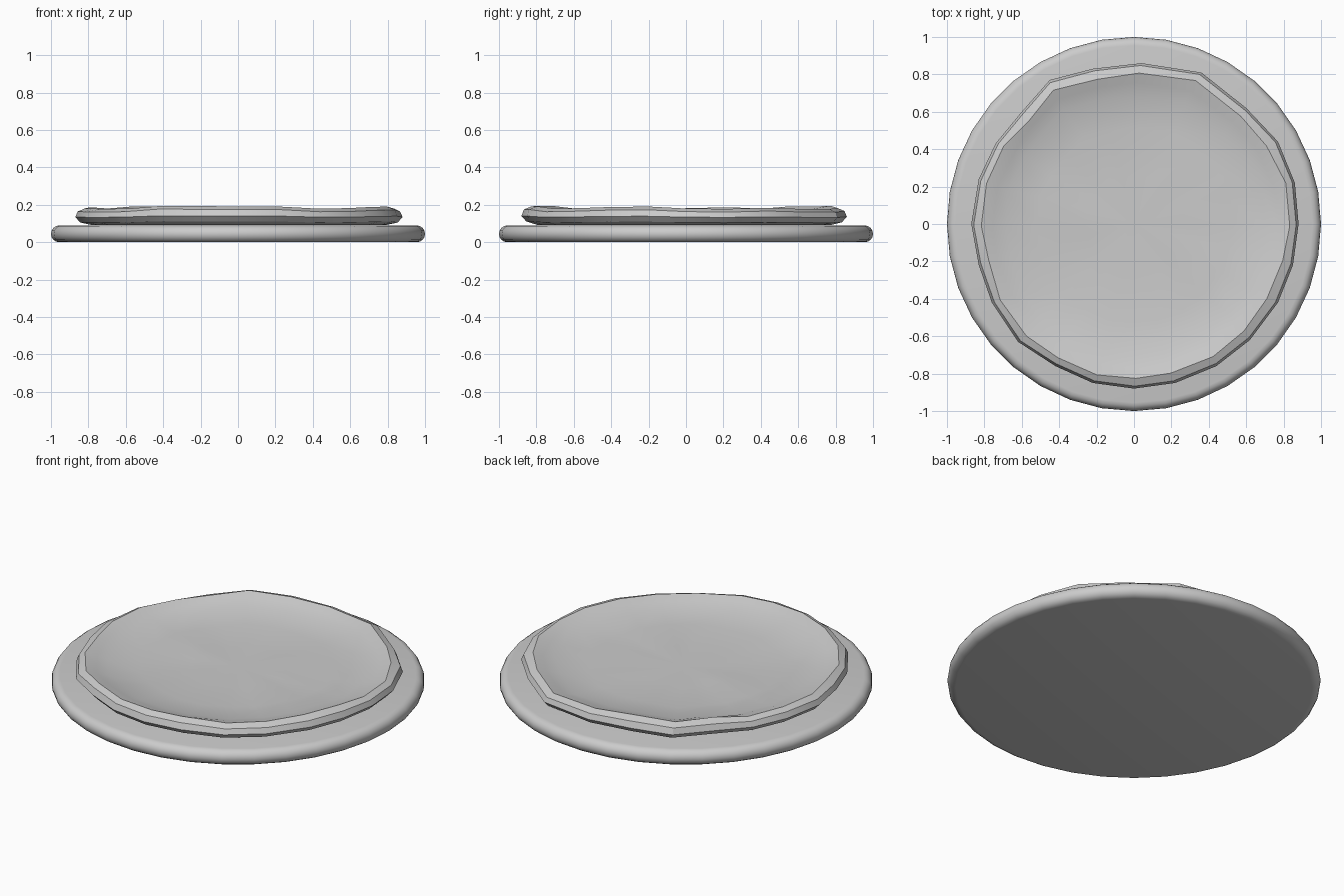
import bpy, bmesh, math, random
from mathutils import Vector

random.seed(4)
cube = bpy.data.objects.get("Cube")
if cube:
    bpy.data.objects.remove(cube, do_unlink=True)

grey = bpy.data.materials.new("plain_grey")
grey.use_nodes = True
colour = (0.6, 0.6, 0.6, 1)
grey.diffuse_color = colour
grey.node_tree.nodes["Principled BSDF"].inputs["Base Color"].default_value = colour


def lathe(name, profile, sides, place, smooth_angle):
    """Spin a closed profile; place(ring, side, r, z) gives each point."""
    bm = bmesh.new()
    rings = []
    for k, (r, z) in enumerate(profile):
        if r == 0:
            rings.append([bm.verts.new((0, 0, z))] * sides)
        else:
            rings.append([bm.verts.new(place(k, i, r, z)) for i in range(sides)])
    for low, high in zip(rings, rings[1:]):
        for i in range(sides):
            j = (i + 1) % sides
            corners = list(dict.fromkeys((low[i], low[j], high[j], high[i])))
            bm.faces.new(corners)
    bmesh.ops.recalc_face_normals(bm, faces=bm.faces)
    mesh = bpy.data.meshes.new(name)
    bm.to_mesh(mesh)
    bm.free()
    mesh.materials.append(grey)
    obj = bpy.data.objects.new(name, mesh)
    bpy.context.collection.objects.link(obj)
    bpy.ops.object.select_all(action="DESELECT")
    obj.select_set(True)
    bpy.context.view_layer.objects.active = obj
    bpy.ops.object.shade_smooth_by_angle(angle=math.radians(smooth_angle))
    return obj


# Base: round slab with a half-round edge
SIDES = 36


def base_point(k, i, r, z):
    a = math.tau * i / SIDES
    return Vector((r * math.cos(a), r * math.sin(a), z))


half = 0.045
edge = [(1 - half + half * math.cos(t), half + half * math.sin(t))
        for t in (math.pi * (s / 8 - 0.5) for s in range(9))]
lathe("base_slab", [(0, 0)] + edge + [(0, 2 * half)], SIDES, base_point, 40)

# Dish: uneven hand-shaped rim following a rough outline
outline = [(.88, 0), (.86, .22), (.77, .44), (.6, .62), (.36, .81), (.04, .86),
           (-.22, .83), (-.45, .77), (-.6, .6), (-.74, .43), (-.83, .24),
           (-.87, 0), (-.83, -.22), (-.76, -.42), (-.62, -.63), (-.42, -.76),
           (-.22, -.85), (0, -.88), (.22, -.85), (.44, -.76), (.62, -.62),
           (.77, -.42), (.85, -.22)]
profile = [(0, .092), (.9, .092), (.97, .106), (1, .135), (.985, .165),
           (.94, .182), (.88, .166), (.8, .145), (.6, .136), (.3, .132), (0, .13)]
lift = [random.uniform(-.006, .014) for _ in outline]


def dish_point(k, i, r, z):
    x, y = outline[i]
    swing = 0
    if 2 <= k <= 7:
        # Rim bobs up and down and its seams lean
        z += lift[i] * (0.5 if k < 4 else 1)
        swing = 0.025 * (k - 3) / 4 * (1 if i % 3 else -1)
        if 5 <= k <= 7:
            r += random.uniform(-.015, .01)
    elif k > 7:
        z += random.uniform(-.004, .004)
    c, s = math.cos(swing), math.sin(swing)
    return Vector((r * (x * c - y * s), r * (x * s + y * c), z))


lathe("shallow_dish", profile, len(outline), dish_point, 25)
